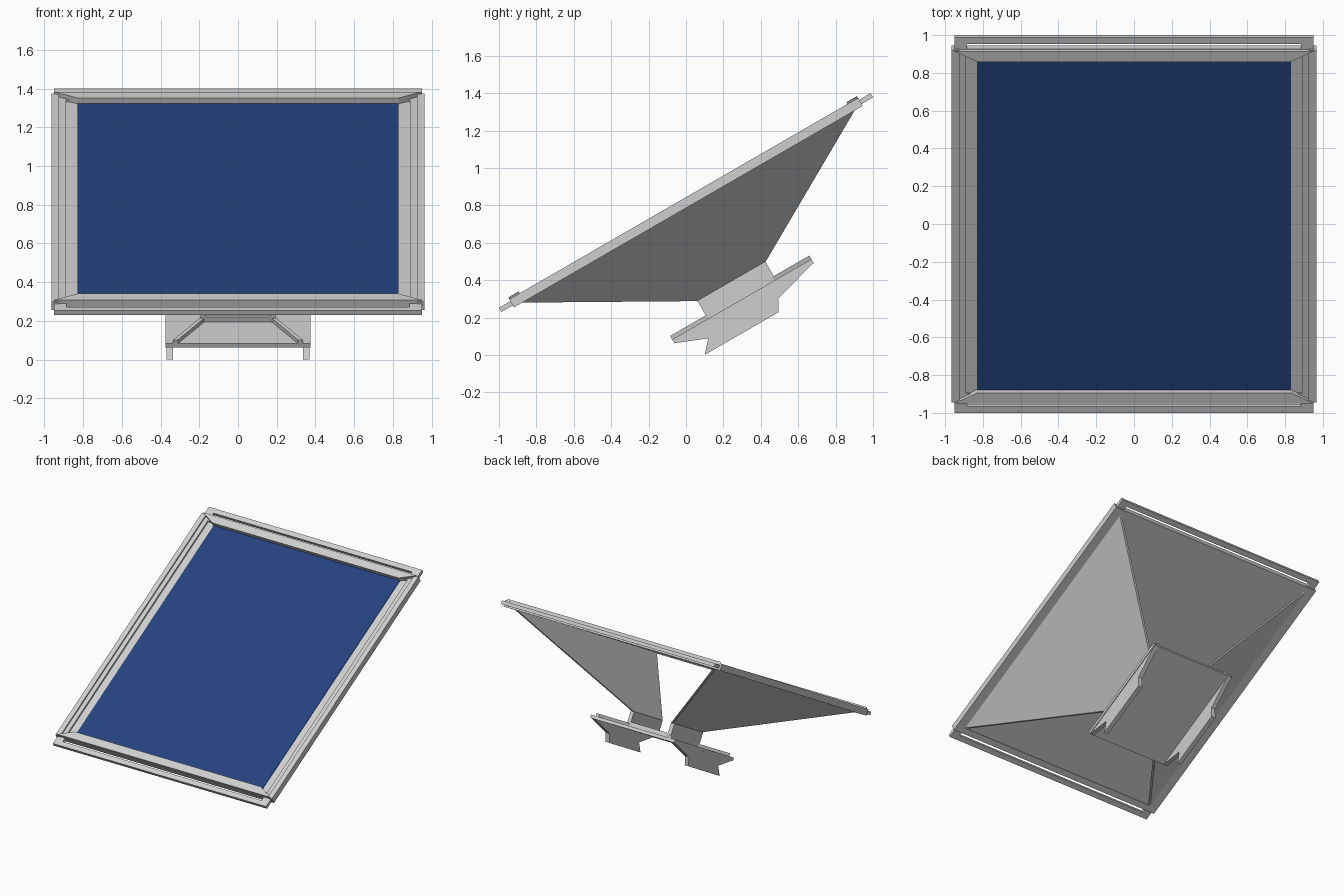
import bpy, bmesh, math
from mathutils import Matrix, Vector

if "Cube" in bpy.data.objects:
    bpy.data.objects.remove(bpy.data.objects["Cube"])

# Everything is built in the tilted panel frame: x across, v up the slope, w out of the panel
TILT = Matrix.Translation((0, 0, 0.815)) @ Matrix.Rotation(math.radians(30), 4, 'X')

def material(name, rgb):
    m = bpy.data.materials.new(name)
    m.diffuse_color = (*rgb, 1)
    m.use_nodes = True
    m.node_tree.nodes["Principled BSDF"].inputs["Base Color"].default_value = m.diffuse_color
    return m

GREY = material("light_grey", (0.62, 0.62, 0.62))
BLUE = material("cell_blue", (0.018, 0.054, 0.205))

def prism(name, base, offset, mat=GREY):
    """Solid made by sweeping a polygon (x, v, w points) along an offset."""
    bm = bmesh.new()
    a = [bm.verts.new(p) for p in base]
    b = [bm.verts.new(Vector(p) + Vector(offset)) for p in base]
    bm.faces.new(a)
    bm.faces.new(b[::-1])
    n = len(a)
    for i in range(n):
        j = (i + 1) % n
        bm.faces.new((a[j], a[i], b[i], b[j]))
    bmesh.ops.recalc_face_normals(bm, faces=bm.faces)
    bm.transform(TILT)
    me = bpy.data.meshes.new(name)
    bm.to_mesh(me)
    bm.free()
    me.materials.append(mat)
    ob = bpy.data.objects.new(name, me)
    bpy.context.collection.objects.link(ob)
    return ob

def box(name, x0, x1, v0, v1, w0, w1, mat=GREY):
    return prism(name, [(x0, v0, w0), (x1, v0, w0), (x1, v1, w0), (x0, v1, w0)],
                 (0, 0, w1 - w0), mat)

# Panel backing plate and blue cell sheet
box("panel_backing", -0.925, 0.925, -1.04, 1.04, -0.02, 0.0)
box("cell_sheet", -0.83, 0.83, -1.015, 1.015, 0.0, 0.004, BLUE)

for s, side in ((1, "right"), (-1, "left")):
    # Side rail with a lower inner step
    box(f"{side}_rail", s * 0.925, s * 0.965, -1.077, 1.077, -0.025, 0.025)
    box(f"{side}_rail_step", s * 0.89, s * 0.925, -1.04, 1.04, -0.025, 0.014)
    # Tapered support wing running from the panel edge to the neck
    prism(f"{side}_support_wing",
          [(s * 0.90, -1.035, -0.02), (s * 0.90, 1.035, -0.02),
           (s * 0.185, 0.21, -0.487), (s * 0.185, -0.21, -0.487)], (-s * 0.02, 0, 0))
    # Neck plate
    box(f"{side}_neck_plate", s * 0.165, s * 0.195, -0.21, 0.21, -0.6, -0.485)
    # Side flange with foot
    prism(f"{side}_foot_flange",
          [(s * 0.335, -0.43, -0.62), (s * 0.335, -0.26, -0.688), (s * 0.335, -0.32, -0.755),
           (s * 0.335, 0.135, -0.755), (s * 0.335, 0.171, -0.69), (s * 0.335, 0.43, -0.62)],
          (s * 0.035, 0, 0))

for e, end in ((1, "upper"), (-1, "lower")):
    # End rail and the raised mitred bar on top of it
    box(f"{end}_rail", -0.965, 0.965, e * 1.03, e * 1.077, -0.025, 0.012)
    prism(f"{end}_bar", [(-0.95, e * 1.075, 0), (0.95, e * 1.075, 0),
                         (0.83, e * 1.012, 0), (-0.83, e * 1.012, 0)], (0, 0, 0.036))
    # Handle
    box(f"{end}_handle", -0.95, 0.95, e * 1.107, e * 1.147, -0.013, 0.013)
    for s, side in ((1, "right"), (-1, "left")):
        box(f"{end}_{side}_handle_arm", s * 0.885, s * 0.95, e * 1.07, e * 1.11, -0.013, 0.013)
        # Diagonal rib on the base
        prism(f"{end}_{side}_base_rib",
              [(s * 0.31, e * 0.43, -0.60), (s * 0.335, e * 0.43, -0.60),
               (s * 0.195, e * 0.2, -0.60), (s * 0.17, e * 0.2, -0.60)], (0, 0, 0.025))
    # Low cross wall at the neck
    box(f"{end}_neck_wall", -0.165, 0.165, e * 0.195, e * 0.21, -0.6, -0.565)

# Base plate
box("base_plate", -0.375, 0.375, -0.43, 0.43, -0.622, -0.597)
